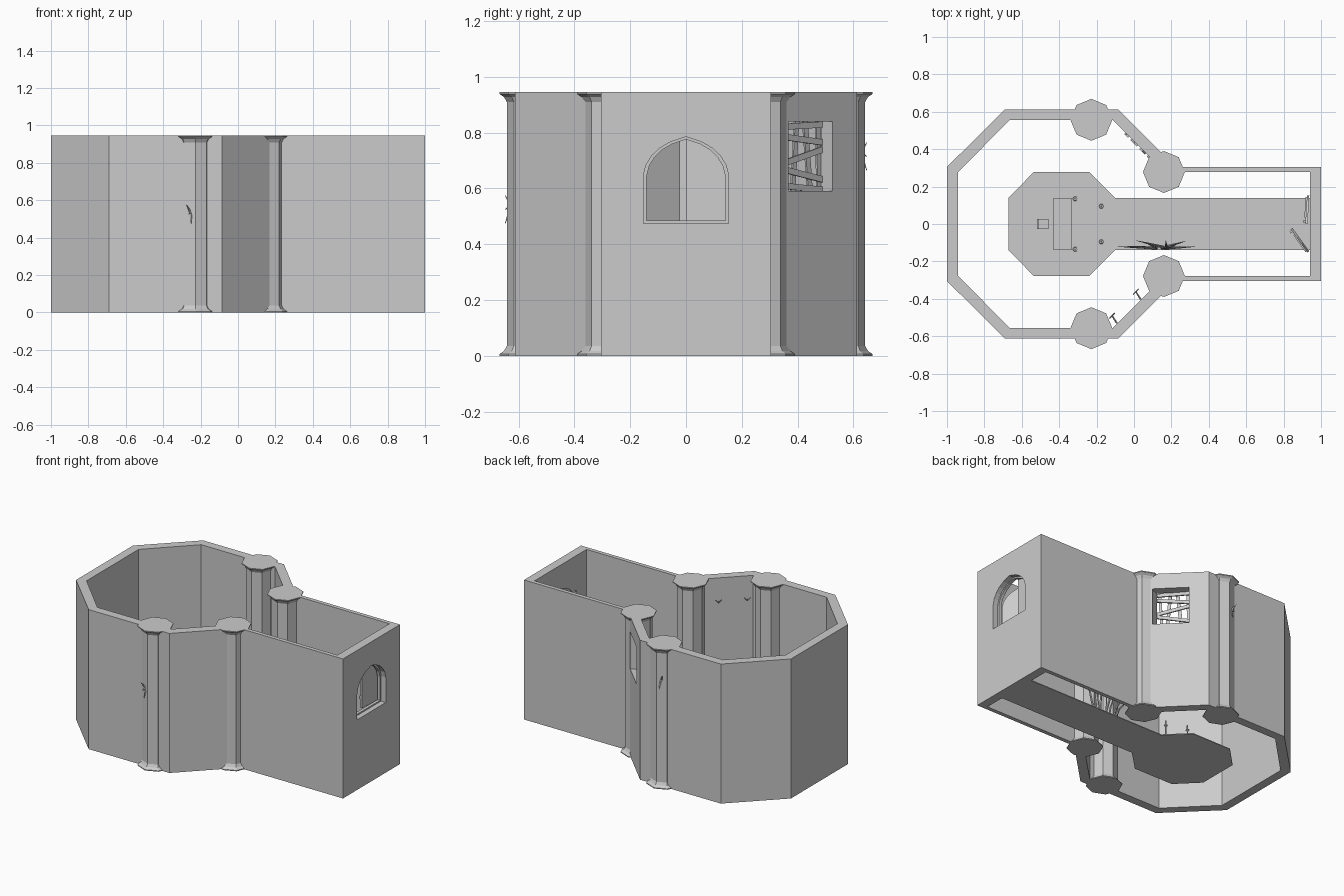
import bpy, bmesh, math, random
from mathutils import Matrix, Vector

if "Cube" in bpy.data.objects:
    bpy.data.objects.remove(bpy.data.objects["Cube"])

random.seed(4)
H = 0.945


def new_object(name, bm, matrix=Matrix()):
    bmesh.ops.recalc_face_normals(bm, faces=bm.faces)
    me = bpy.data.meshes.new(name)
    bm.to_mesh(me)
    bm.free()
    me.transform(matrix)
    ob = bpy.data.objects.new(name, me)
    bpy.context.collection.objects.link(ob)
    return ob


def prism(name, pts, depth, matrix=Matrix()):
    bm = bmesh.new()
    face = bm.faces.new([bm.verts.new((x, y, 0)) for x, y in pts])
    ext = bmesh.ops.extrude_face_region(bm, geom=[face])
    bmesh.ops.translate(bm, vec=(0, 0, depth),
                        verts=[v for v in ext['geom'] if isinstance(v, bmesh.types.BMVert)])
    return new_object(name, bm, matrix)


def box(name, centre, size, rot=Matrix()):
    bm = bmesh.new()
    bmesh.ops.create_cube(bm, size=1)
    return new_object(name, bm, Matrix.Translation(centre) @ rot @ Matrix.Diagonal((*size, 1)))


def lathe(name, profile, sides, at, turn=0.0):
    bm = bmesh.new()
    rings = [[bm.verts.new((r * math.cos(turn + math.tau * i / sides),
                            r * math.sin(turn + math.tau * i / sides), z))
              for i in range(sides)] for r, z in profile]
    for a, b in zip(rings, rings[1:]):
        for i in range(sides):
            j = (i + 1) % sides
            bm.faces.new((a[i], a[j], b[j], b[i]))
    bm.faces.new(rings[0])
    bm.faces.new(rings[-1])
    return new_object(name, bm, Matrix.Translation(at))


def spike(name, a, b, r1, r2=0.001, sides=5):
    a, b = Vector(a), Vector(b)
    bm = bmesh.new()
    bmesh.ops.create_cone(bm, cap_ends=True, segments=sides, radius1=r1, radius2=r2,
                          depth=(b - a).length)
    rot = (b - a).to_track_quat('Z', 'Y').to_matrix().to_4x4()
    return new_object(name, bm, Matrix.Translation((a + b) / 2) @ rot)


def cut(ob, cutter):
    mod = ob.modifiers.new("opening", 'BOOLEAN')
    mod.object, mod.operation, mod.solver = cutter, 'DIFFERENCE', 'EXACT'
    dg = bpy.context.evaluated_depsgraph_get()
    me = bpy.data.meshes.new_from_object(ob.evaluated_get(dg))
    ob.modifiers.clear()
    ob.data = me
    bpy.data.objects.remove(cutter)


def mirrored(half):
    return half + [(x, -y) for x, y in reversed(half)]


# Walls: keyhole-shaped plan, octagonal chamber with a corridor
outer = mirrored([(-1, .305), (-.69, .613), (-.085, .613), (.223, .305), (1, .305)])
inner = mirrored([(-.94, .278), (-.665, .555), (-.112, .555), (.165, .278), (.94, .278)])
walls_bm = bmesh.new()
loops = [[walls_bm.verts.new((x, y, z)) for x, y in p]
         for p, z in ((outer, 0), (outer, H), (inner, H), (inner, 0))]
for k in range(4):
    a, b = loops[k], loops[(k + 1) % 4]
    for i in range(len(outer)):
        j = (i + 1) % len(outer)
        walls_bm.faces.new((a[i], a[j], b[j], b[i]))
walls = new_object("walls", walls_bm)

# Pointed arch window in the corridor end
YZ = Matrix(((0, 0, 1, 0), (1, 0, 0, 0), (0, 1, 0, 0), (0, 0, 0, 1)))  # plan (y, z) -> x depth
half_arch = [(.153, .475), (.153, .645), (.143, .685), (.122, .718), (.095, .744), (.055, .767), (0, .785)]
arch = half_arch + [(-y, z) for y, z in reversed(half_arch[:-1])]
cut(walls, prism("arch_cutter", arch, .2, Matrix.Translation((.88, 0, 0)) @ YZ))

# Square window in the slanted back wall
DIAG = Matrix.Rotation(math.radians(-45), 4, 'Z')  # local x runs along the slanted wall
cut(walls, box("square_cutter", (.07, .435, .715), (.225, .18, .25), DIAG))

# Arch frame
small = [(y * .92, .63 + (z - .63) * .94) for y, z in arch]
frame = prism("window_frame", arch, .02, Matrix.Translation((.945, 0, 0)) @ YZ)
cut(frame, prism("frame_cutter", small, .2, Matrix.Translation((.88, 0, 0)) @ YZ))

# Shutters: one nearly shut, one swung into the corridor, each with a latch
for side, angle in ((1, -.06), (-1, .62)):
    leaf = [(side * y, z) for y, z in half_arch] + [(0, .475)]
    swing = (Matrix.Translation((.925, side * .15, 0)) @ Matrix.Rotation(angle, 4, 'Z')
             @ Matrix.Translation((0, -side * .15, 0)))
    prism("shutter", leaf, .012, swing @ YZ)
    latch = box("shutter_latch", (-.006, side * .012, .54), (.014, .012, .02))
    latch.data.transform(swing)
    for z in (.53, .64):
        strap = box("shutter_strap", (-.003, side * .09, z), (.008, .11, .014))
        strap.data.transform(swing)

# Boards nailed over the square window
for u, tilt, w in ((-.085, .03, .02), (-.03, .10, .022), (.035, -.08, .02), (.085, .05, .018)):
    box("upright_board", Vector((.022, .414, .715)) + DIAG @ Vector((u, 0, 0)),
        (w, .008, .27), DIAG @ Matrix.Rotation(tilt, 4, 'Y'))
for z, tilt in ((.825, .04), (.775, -.10), (.715, .25), (.65, -.18), (.602, -.07)):
    box("cross_board", (.028, .420, z), (.215, .009, .022), DIAG @ Matrix.Rotation(tilt, 4, 'Y'))

# Columns with flared feet and capitals
column = [(.112, 0), (.112, .006), (.095, .018), (.085, .036),
          (.085, H - .036), (.095, H - .018), (.112, H - .006), (.112, H)]
for s in (1, -1):
    lathe("chamber_column", column, 8, (-.228, s * .557, 0))
    lathe("corridor_column", column, 8, (.16, s * .278, 0))

# Floor: octagon dais joined to the corridor strip
prism("floor", mirrored([(-.672, .14), (-.535, .278), (-.24, .278), (-.10, .14), (.94, .14)]), .006)

# Table
box("table_top", (-.382, 0, .095), (.095, .28, .012))
for x in (-.42, -.344):
    for y in (-.128, .128):
        box("table_leg", (x, y, .048), (.012, .012, .084))

# Chair
box("chair_seat", (-.487, 0, .055), (.06, .055, .008))
box("chair_back", (-.515, 0, .088), (.008, .055, .062))
for x in (-.513, -.463):
    for y in (-.022, .022):
        box("chair_leg", (x, y, .029), (.008, .008, .046))

# Standing candle holders
for x, y in ((-.315, .135), (-.175, .095)):
    for s in (1, -1):
        lathe("candle_stand", [(.013, .006), (.013, .01), (.004, .016), (.004, .11),
                               (.012, .115), (.012, .12), (.005, .12), (.005, .15)],
              6, (x, s * y, 0))

# Wall sconces on the slanted front wall
for x, y in ((.035, -.402), (-.092, -.53)):
    tip = (x + .01 - .035, y + .04, .80)
    spike("sconce_arm", (x, y, .785), tip, .005, .004)
    for dx in (-.014, .014):
        spike("sconce_branch", tip, (tip[0] + dx, tip[1] + dx, .82), .004, .003)

# Dry branches climbing beside the corridor
for i in range(9):
    p = Vector((.14 + random.uniform(-.04, .04), -.128, .006))
    end = Vector((-.09 + i * .052, random.uniform(-.125, -.08), random.uniform(.25, .6)))
    mid = p.lerp(end, .5) + Vector((0, 0, .06))
    spike("branch_stem", p, mid, .009, .006)
    spike("branch_tip", mid, end, .006)

# Splinters showing on the outside of two columns
for s, z in ((-1, .53), (1, .72)):
    for k in range(3):
        spike("column_splinter", (-.25, s * .62, z + .01 * k),
              (-.275 + .012 * k, s * .648, z + .045 - .05 * k), .009)
